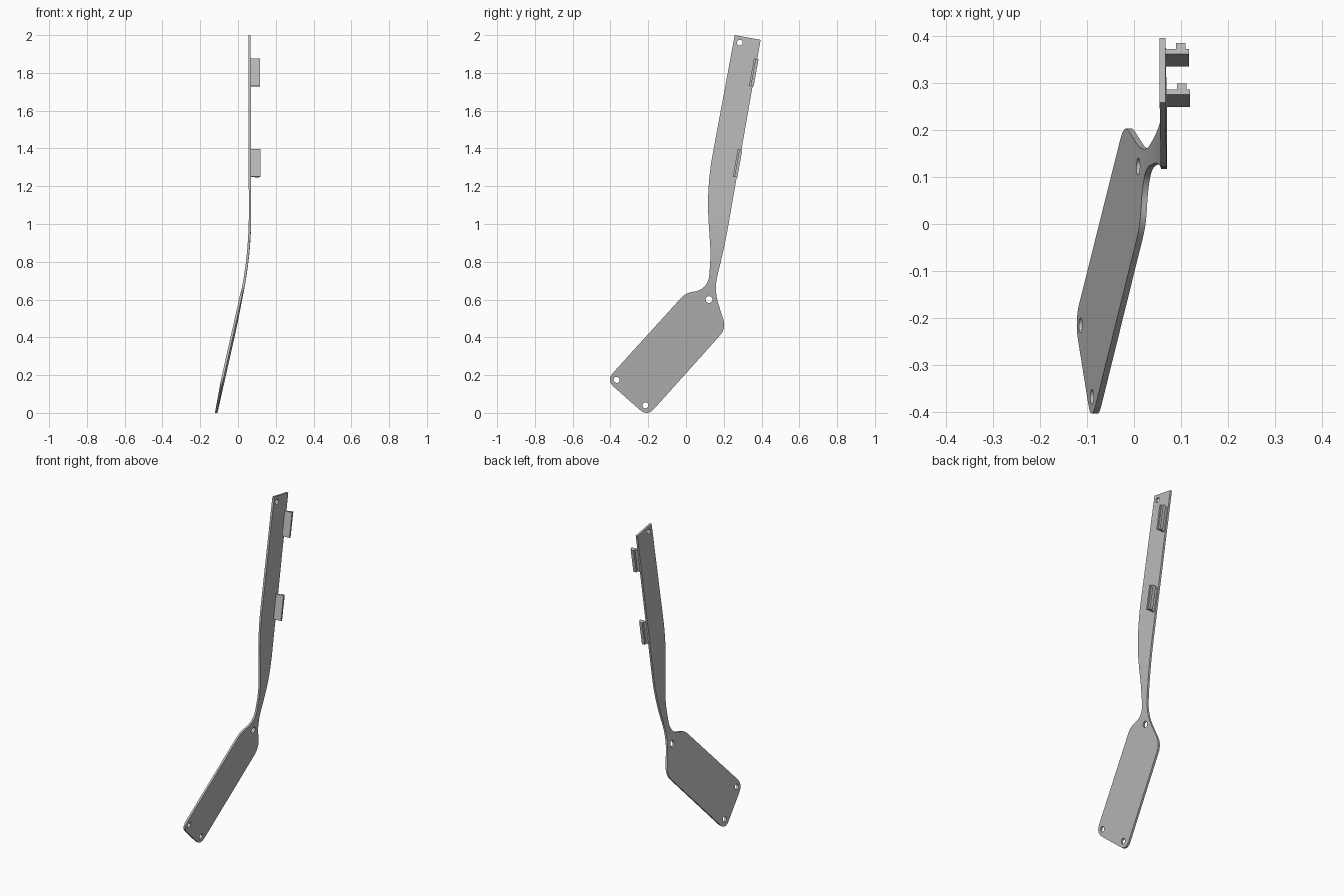
import bpy, bmesh, math
from mathutils import Vector, Matrix

cube = bpy.data.objects.get("Cube")
if cube:
    bpy.data.objects.remove(cube, do_unlink=True)

grey = bpy.data.materials.new("plain_grey")
grey.use_nodes = True
colour = (0.5, 0.5, 0.5, 1)
grey.diffuse_color = colour
grey.node_tree.nodes["Principled BSDF"].inputs["Base Color"].default_value = colour

THICK = 0.0125
BEND_START, BEND_END, SLOPE = 0.63, 1.07, 0.205


def add_object(name, bm):
    mesh = bpy.data.meshes.new(name)
    bmesh.ops.recalc_face_normals(bm, faces=bm.faces)
    bm.to_mesh(mesh)
    bm.free()
    mesh.materials.append(grey)
    obj = bpy.data.objects.new(name, mesh)
    bpy.context.collection.objects.link(obj)
    return obj


def rounded(corners, steps=8):
    """Outline with each corner (y, z, setback) rounded off."""
    out = []
    for i, (y, z, d) in enumerate(corners):
        p = Vector((y, z))
        if d == 0:
            out.append(p)
            continue
        before = Vector(corners[i - 1][:2])
        after = Vector(corners[(i + 1) % len(corners)][:2])
        a = p + (before - p).normalized() * d
        b = p + (after - p).normalized() * d
        for k in range(steps + 1):
            t = k / steps
            out.append(a * (1 - t) ** 2 + p * (2 * t * (1 - t)) + b * t * t)
    return out


def circle(y, z, r, n=20):
    return [Vector((y + r * math.cos(2 * math.pi * k / n),
                    z + r * math.sin(2 * math.pi * k / n))) for k in range(n)]


def bend(y, z):
    """Sideways position of the plate: sloped paddle easing into upright arm."""
    length = BEND_END - BEND_START
    s = min(max(z - BEND_START, 0), length)
    x = -0.117 + SLOPE * (min(z, BEND_START) + s - s * s / (2 * length))
    x += 0.022 * y * (1 - s / length)
    return x - 0.003 * max(z - BEND_END, 0)


# Plate: paddle, neck and arm in one outline with four holes
outline = rounded([
    (-0.422, 0.173, 0.055), (-0.205, -0.019, 0.055), (0.213, 0.447, 0.05),
    (0.148, 0.65, 0.08), (0.208, 0.9, 0.1), (0.395, 1.975, 0),
    (0.258, 2.0, 0), (0.108, 1.19, 0.18), (0.131, 0.84, 0.05),
    (0.118, 0.65, 0.085), (0.0, 0.637, 0.04)])
holes = [circle(-0.367, 0.175, 0.016), circle(-0.215, 0.04, 0.016),
         circle(0.122, 0.6, 0.018), circle(0.285, 1.96, 0.015)]

bm = bmesh.new()
for loop in [outline] + holes:
    verts = [bm.verts.new((0, p.x, p.y)) for p in loop]
    for i, v in enumerate(verts):
        bm.edges.new((verts[i - 1], v))
bmesh.ops.triangle_fill(bm, edges=bm.edges[:], use_beauty=True, normal=(1, 0, 0))

# Slices across the neck so it can bend
for k in range(13):
    z = BEND_START + (BEND_END - BEND_START) * k / 12
    bmesh.ops.bisect_plane(bm, geom=bm.verts[:] + bm.edges[:] + bm.faces[:],
                           plane_co=(0, 0, z), plane_no=(0, 0, 1))
for v in bm.verts:
    v.co.x = bend(v.co.y, v.co.z)
back = bmesh.ops.extrude_face_region(bm, geom=bm.faces[:])["geom"]
bmesh.ops.translate(bm, vec=(THICK, 0, 0),
                    verts=[g for g in back if isinstance(g, bmesh.types.BMVert)])
plate = add_object("bent_plate", bm)
bpy.context.view_layer.objects.active = plate
plate.select_set(True)
bpy.ops.object.shade_smooth_by_angle(angle=math.radians(30))

# Clips: a flange standing off the arm with a rib along its back
TILT = math.radians(-10.3)


def clip(name, y, z, length, reach):
    bm = bmesh.new()
    for x0, x1, y0, y1 in [(0.064, reach, -0.011, 0),
                           (reach - 0.028, reach - 0.008, 0, 0.013)]:
        size = Matrix.Diagonal((x1 - x0, y1 - y0, length, 1))
        place = Matrix.Translation(((x0 + x1) / 2, (y0 + y1) / 2, 0))
        bmesh.ops.create_cube(bm, size=1, matrix=place @ size)
    obj = add_object(name, bm)
    obj.location = (0, y, z)
    obj.rotation_euler = (TILT, 0, 0)


clip("upper_clip", 0.358, 1.802, 0.148, 0.117)
clip("lower_clip", 0.272, 1.322, 0.148, 0.119)
